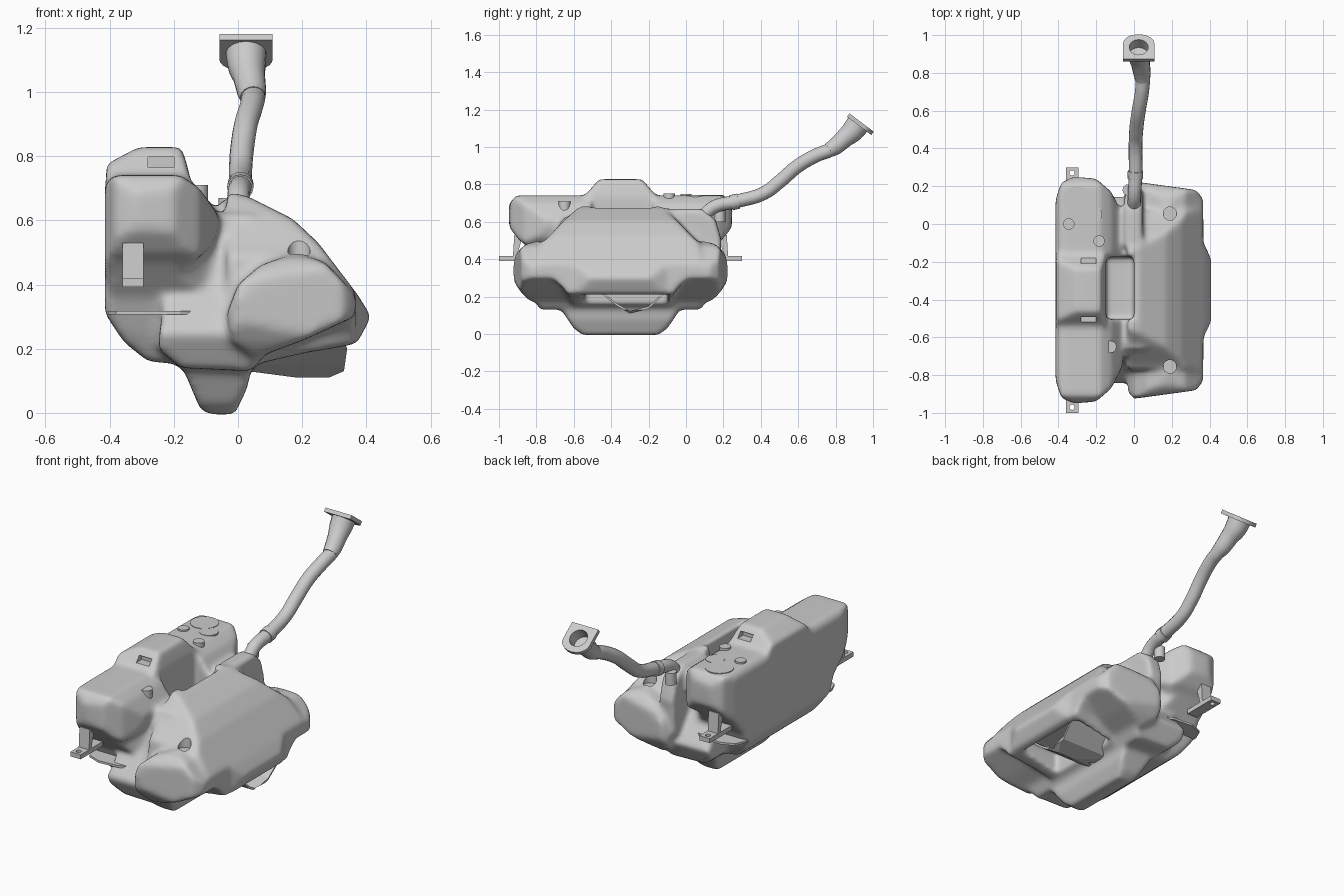
import bpy, bmesh, math
from mathutils import Matrix, Vector

if "Cube" in bpy.data.objects:
    bpy.data.objects.remove(bpy.data.objects["Cube"])

MID = -0.35  # the tank is symmetric about this y


def finish(name, bm):
    bmesh.ops.recalc_face_normals(bm, faces=bm.faces)
    me = bpy.data.meshes.new(name)
    bm.to_mesh(me)
    bm.free()
    ob = bpy.data.objects.new(name, me)
    bpy.context.collection.objects.link(ob)
    return ob


def prism(name, pts, axis, lo, hi):
    """Extrude a 2D outline along x, y or z."""
    put = {'x': lambda p, t: (t, p[0], p[1]),
           'y': lambda p, t: (p[0], t, p[1]),
           'z': lambda p, t: (p[0], p[1], t)}[axis]
    bm = bmesh.new()
    a = [bm.verts.new(put(p, lo)) for p in pts]
    b = [bm.verts.new(put(p, hi)) for p in pts]
    n = len(pts)
    bm.faces.new(a)
    bm.faces.new(b[::-1])
    for i in range(n):
        bm.faces.new((a[i], a[(i + 1) % n], b[(i + 1) % n], b[i]))
    return finish(name, bm)


def box(name, x0, x1, y0, y1, z0, z1):
    return prism(name, [(x0, y0), (x1, y0), (x1, y1), (x0, y1)], 'z', z0, z1)


def disc(name, x, y, r, z0, z1):
    pts = [(x + r * math.cos(i * math.tau / 32), y + r * math.sin(i * math.tau / 32)) for i in range(32)]
    return prism(name, pts, 'z', z0, z1)


def apply(ob):
    dg = bpy.context.evaluated_depsgraph_get()
    me = bpy.data.meshes.new_from_object(ob.evaluated_get(dg))
    ob.modifiers.clear()
    ob.data = me


def boolean(ob, cutter, op):
    m = ob.modifiers.new("cut", 'BOOLEAN')
    m.object, m.operation, m.solver = cutter, op, 'EXACT'
    apply(ob)
    bpy.data.objects.remove(cutter)


def remesh(ob, size):
    m = ob.modifiers.new("remesh", 'REMESH')
    m.mode, m.voxel_size = 'VOXEL', size
    apply(ob)


def smooth(ob, angle=35):
    ob.data.shade_smooth()
    ob.data.set_sharp_from_angle(angle=math.radians(angle))


def mir_yz(pts):
    return pts + [(2 * MID - y, z) for y, z in reversed(pts)]


def mir_xy(pts):
    return pts + [(x, 2 * MID - y) for x, y in reversed(pts)]


def solid(name, front, side, top=None):
    """Volume whose front, side and top silhouettes are the given outlines."""
    ob = prism(name, front, 'y', -1.2, 0.5)
    boolean(ob, prism("side", mir_yz(side), 'x', -0.6, 0.6), 'INTERSECT')
    if top:
        boolean(ob, prism("top", mir_xy(top), 'z', -0.2, 1), 'INTERSECT')
    return ob


# Left lobe: overhanging pillow on a lower half that tapers in at both ends
pillow = solid("pillow",
               [(-.415, .42), (-.415, .71), (-.39, .741), (-.18, .741), (-.12, .70), (-.05, .60), (-.08, .52),
                (-.2, .42)],
               [(-.78, .42), (-.89, .5), (-.945, .57), (-.95, .69), (-.91, .741)],
               [(-.415, -.83), (-.385, -.92), (-.32, -.95), (-.2, -.94), (-.12, -.87), (-.06, -.75), (-.05, -.6)])
lower = solid("lower",
              [(-.415, .31), (-.415, .56), (-.05, .56), (-.08, .3), (-.15, .15), (-.28, .16), (-.355, .22)],
              [(-.64, .15), (-.70, .25), (-.75, .36), (-.84, .46), (-.905, .56)],
              [(-.415, -.72), (-.385, -.84), (-.31, -.905), (-.2, -.85), (-.1, -.74), (-.05, -.68)])
bump = solid("top_bump",
             [(-.415, .6), (-.41, .775), (-.31, .828), (-.175, .828), (-.15, .74), (-.14, .6)],
             [(-.57, .6), (-.545, .735), (-.465, .828)])
# Right lobe: tall middle with low, thin-edged ends
right = solid("right_middle",
              [(-.035, .69), (.03, .675), (.17, .605), (.25, .53), (.375, .365), (.415, .3), (.37, .215),
               (.2, .185), (.05, .15), (-.035, .2)],
              [(-.60, .14), (-.65, .24), (-.78, .36), (-.77, .49), (-.74, .515), (-.65, .61), (-.56, .69)],
              [(-.035, -.91), (.367, -.91), (.367, -.6), (.418, -.5)])
ends = solid("right_ends",
             [(-.035, .31), (0, .4), (.07, .46), (.18, .50), (.27, .47), (.37, .365), (.365, .3), (.2, .225),
              (.05, .17), (-.02, .22)],
             [(-.80, .14), (-.88, .22), (-.92, .28), (-.93, .35), (-.91, .43), (-.86, .48), (-.75, .51)],
             [(-.035, -.89), (0, -.925), (.33, -.88), (.367, -.83)])
core = solid("core",
             [(-.25, .2), (-.2, .62), (.05, .64), (.1, .2), (.04, .13), (-.18, .14)],
             [(-.78, .13), (-.85, .25), (-.74, .4), (-.66, .62)])
sump = solid("sump",
             [(-.21, .24), (-.155, .1), (-.115, .005), (-.07, -.006), (-.01, -.004), (.03, .08), (.055, .24)],
             [(-.76, .24), (-.66, .12), (-.60, .03), (-.55, -.006)])
# Boss where the filler pipe enters
boss = prism("boss", [(-.12, .3), (.17, .3), (.19, .5), (.16, .61), (.09, .67), (-.12, .67)],
             'x', -.05, .045)

# Fuse into one moulded tank
bm = bmesh.new()
for ob in (pillow, lower, bump, right, ends, core, sump, boss):
    bm.from_mesh(ob.data)
    bpy.data.objects.remove(ob)
tank = finish("tank_body", bm)
remesh(tank, 0.012)
boolean(tank, box("slot", -.148, 0, -.505, -.175, .43, 1), 'DIFFERENCE')
boolean(tank, box("underside_recess", .09, .33, -.54, -.1, 0, .28), 'DIFFERENCE')
remesh(tank, 0.011)
m = tank.modifiers.new("soften", 'SMOOTH')
m.factor, m.iterations = 0.5, 16
apply(tank)

# Crisp pockets and round recesses, same at both ends
for s in (-1, 1):
    y = MID + s * .165
    boolean(tank, box("pocket", -.28, -.2, y - .045, y + .045, .765, .797), 'DIFFERENCE')
    boolean(tank, disc("recess", .19, MID + s * .405, .035, .48, .8), 'DIFFERENCE')
smooth(tank, 40)

# Fittings on the top of the tank
for name, x, y, r, z in (("sender_plate", -.30, .125, .075, .744), ("sender_lug", -.22, .05, .05, .743),
                         ("valve_rear", -.345, 0, .03, .75), ("valve_side", -.185, -.09, .03, .752),
                         ("valve_front", -.125, -.65, .032, .71), ("vent_cup", -.03, .18, .03, .67)):
    smooth(disc(name, x, y, r, z - .07, z))

# Lower flange around the left lobe
prism("lower_flange", mir_xy([(-.405, -.74), (-.38, -.80), (-.3, -.83), (-.18, -.82), (-.06, -.75)]),
      'z', .306, .318)

# Mounting brackets with a bolt hole
for s, name in ((1, "front_bracket"), (-1, "rear_bracket")):
    pts = [(-.87, .53), (-.918, .53), (-.925, .418), (-1, .418), (-1, .392), (-.80, .392), (-.80, .418),
           (-.905, .418)]
    br = prism(name, [(y if s > 0 else 2 * MID - y, z) for y, z in pts], 'x', -.36, -.295)
    boolean(br, disc("hole", -.328, MID - s * .62, .014, .3, .45), 'DIFFERENCE')
    smooth(br)

# Folded heat shield under the right lobe
fold = [(-.47, .23), (-.37, .15), (-.30, .11), (-.2, .135), (-.1, .23)]
shield = prism("heat_shield", fold + [(y, z + .014) for y, z in reversed(fold)], 'x', 0, .36)
boolean(shield, prism("trim", [(.03, .13), (.26, .1), (.33, .13), (.34, .2), (.32, .25), (.03, .26)],
                      'y', -1, 0.5), 'INTERSECT')


def tube(name, pts):
    """Round tube through (x, y, z, radius) points."""
    cu = bpy.data.curves.new(name, 'CURVE')
    cu.dimensions, cu.bevel_depth, cu.bevel_resolution = '3D', 1.0, 6
    cu.use_fill_caps, cu.resolution_u = True, 8
    sp = cu.splines.new('BEZIER')
    sp.bezier_points.add(len(pts) - 1)
    for bp, p in zip(sp.bezier_points, pts):
        bp.co, bp.radius = p[:3], p[3]
        bp.handle_left_type = bp.handle_right_type = 'AUTO'
    tmp = bpy.data.objects.new("path", cu)
    bpy.context.collection.objects.link(tmp)
    me = bpy.data.meshes.new_from_object(tmp.evaluated_get(bpy.context.evaluated_depsgraph_get()))
    bpy.data.objects.remove(tmp)
    bm = bmesh.new()
    bm.from_mesh(me)
    bmesh.ops.remove_doubles(bm, verts=bm.verts, dist=1e-5)
    ob = finish(name, bm)
    smooth(ob)
    return ob


# Filler pipe, collar and flared neck
tube("filler_pipe", [(0, .09, .63, .035), (.002, .15, .68, .035), (.008, .26, .707, .036), (.008, .42, .755, .036),
                     (.012, .5, .815, .037), (.025, .6, .9, .037), (.042, .7, .957, .037),
                     (.047, .78, .99, .038), (.04, .84, 1.04, .04)])
tube("pipe_collar", [(.007, .24, .702, .041), (.008, .28, .711, .041)])
neck = tube("filler_neck", [(.046, .765, .983, .04), (.042, .80, 1.005, .046), (.035, .845, 1.045, .05),
                            (.027, .89, 1.085, .06), (.025, .922, 1.125, .064)])

# Tilted mouth plate: square at the back, round at the outer end
arc = [(.083 * math.cos(t * math.pi / 12), .025 + .06 * math.sin(t * math.pi / 12)) for t in range(13)]
plate = prism("mouth_plate", [(-.083, -.078), (.083, -.078)] + arc, 'z', -.012, .01)
tilt = Matrix.Translation(Vector((.025, .93, 1.125))) @ Matrix.Rotation(-.6435, 4, 'X')
plate.data.transform(tilt)
for ob in (neck, plate):
    bore = disc("bore", 0, 0, .05, -.06, .1)
    bore.data.transform(tilt)
    boolean(ob, bore, 'DIFFERENCE')
    smooth(ob)
